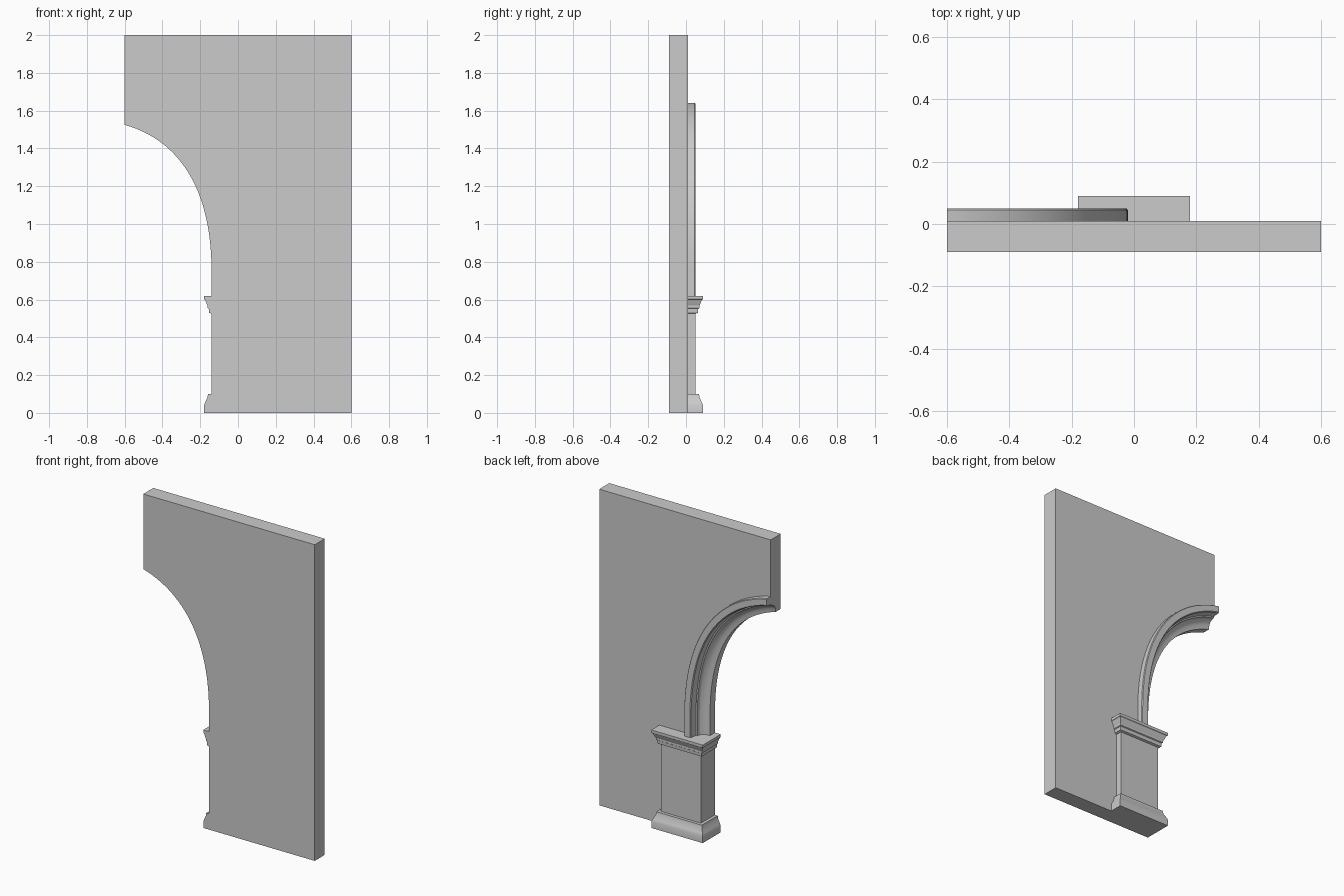
import bpy, bmesh
from mathutils import Vector

if "Cube" in bpy.data.objects:
    bpy.data.objects.remove(bpy.data.objects["Cube"])

FRONT, BACK = -0.09, 0.01


def finish(name, bm):
    bmesh.ops.remove_doubles(bm, verts=bm.verts, dist=1e-5)
    bmesh.ops.recalc_face_normals(bm, faces=bm.faces)
    me = bpy.data.meshes.new(name)
    bm.to_mesh(me)
    bm.free()
    ob = bpy.data.objects.new(name, me)
    bpy.context.collection.objects.link(ob)
    bpy.ops.object.select_all(action='DESELECT')
    ob.select_set(True)
    bpy.context.view_layer.objects.active = ob
    bpy.ops.object.shade_smooth_by_angle(angle=0.45)
    return ob


def loft(name, rings):
    bm = bmesh.new()
    rows = [[bm.verts.new(p) for p in r] for r in rings]
    n = len(rows[0])
    for a, b in zip(rows, rows[1:]):
        for i in range(n):
            j = (i + 1) % n
            bm.faces.new((a[i], a[j], b[j], b[i]))
    bm.faces.new(rows[0])
    bm.faces.new(rows[-1])
    return finish(name, bm)


# arch path: short straight start, then a curve to the left edge (position, outward normal)
P = [Vector(p) for p in ((-0.14, 0.75), (-0.14, 1.17), (-0.30, 1.44), (-0.60, 1.525))]
path = [(Vector((-0.14, 0.60)), Vector((1, 0)))]
STEPS = 28
for i in range(STEPS + 1):
    t = i / STEPS
    s = 1 - t
    pos = s**3 * P[0] + 3*s*s*t * P[1] + 3*s*t*t * P[2] + t**3 * P[3]
    d = s*s * (P[1] - P[0]) + 2*s*t * (P[2] - P[1]) + t*t * (P[3] - P[2])
    d.normalize()
    path.append((pos, Vector((d.y, -d.x))))
path[-1] = (path[-1][0], Vector((0, 0.97)))
# keep the normals turning evenly towards the vertical cut at the end
for k in range(1, 6):
    pos, nrm = path[-1 - k]
    path[-1 - k] = (pos, nrm.lerp(Vector((0, 1)), 1 - k / 6).normalized())

# arch moulding: stepped band with a cove on the inner side
WALL_OFF = 0.08
profile = [(0, FRONT), (0, -0.04), (0.025, -0.037), (0.042, -0.028),
           (0.054, -0.014), (0.058, 0.004), (0.066, 0.006), (0.07, 0.02),
           (0.073, 0.045), (0.078, 0.05), (0.116, 0.05), (0.12, 0.045),
           (0.12, BACK), (WALL_OFF, BACK), (WALL_OFF, FRONT)]
loft("arch_moulding", [[((p + n * o).x, y, (p + n * o).y) for o, y in profile]
                       for p, n in path])

# wall slab with the arch cut out
edge = [p + n * WALL_OFF for p, n in path]
outline = [(edge[0].x, 0)] + [(e.x, e.y) for e in edge] + [(-0.6, 2), (0.6, 2), (0.6, 0)]
loft("wall", [[(x, y, z) for x, z in outline] for y in (FRONT, BACK)])

# pilaster: base, shaft and capital (projection, height), flush with the wall front
levels = [(0.04, 0), (0.04, 0.042), (0.034, 0.055), (0.022, 0.08), (0.019, 0.1),
          (0, 0.1001), (0, 0.525), (0.013, 0.53), (0.015, 0.552), (0.021, 0.556),
          (0.021, 0.568), (0.026, 0.578), (0.034, 0.598), (0.04, 0.602), (0.04, 0.62)]
rings = []
for o, z in levels:
    w, b = 0.14 + o, 0.05 + o
    rings.append([(-w, FRONT, z), (w, FRONT, z), (w, b, z), (-w, b, z)])
loft("pilaster", rings)
